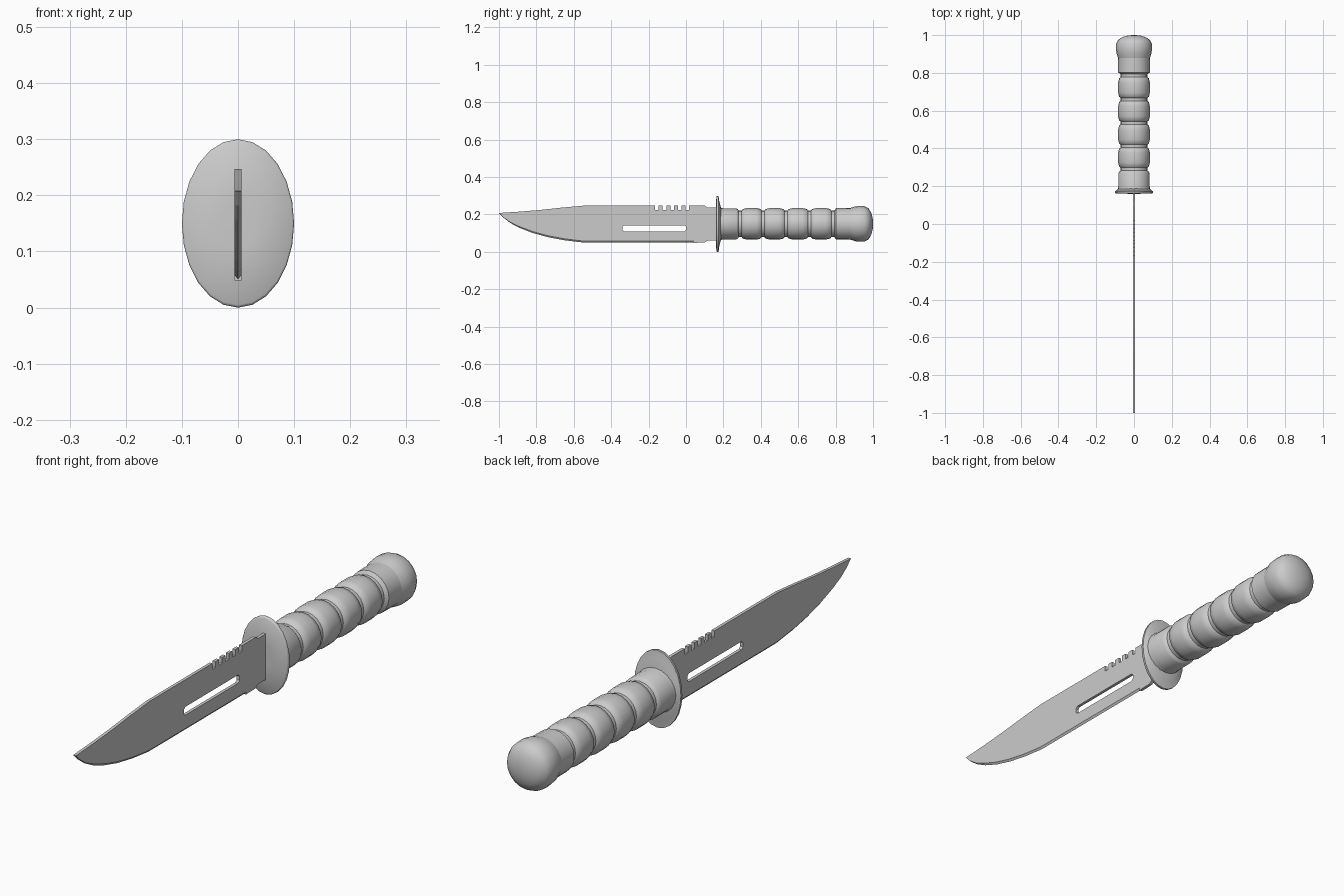
import bpy, bmesh, math
from mathutils import Matrix

if "Cube" in bpy.data.objects:
    bpy.data.objects.remove(bpy.data.objects["Cube"])

AXIS_Z = 0.15      # height of the handle axis
HALF_T = 0.006     # half blade thickness


def add_mesh(name, bm, angle=None):
    bmesh.ops.recalc_face_normals(bm, faces=bm.faces)
    me = bpy.data.meshes.new(name)
    bm.to_mesh(me)
    bm.free()
    ob = bpy.data.objects.new(name, me)
    bpy.context.collection.objects.link(ob)
    if angle:
        bpy.ops.object.select_all(action='DESELECT')
        ob.select_set(True)
        bpy.context.view_layer.objects.active = ob
        bpy.ops.object.shade_smooth_by_angle(angle=math.radians(angle))
    return ob


def loft(name, profile, sides, angle):
    """Elliptical rings along y; profile rows are (y, x radius, z radius)."""
    bm = bmesh.new()
    rings = []
    for y, rx, rz in profile:
        rings.append([bm.verts.new((rx * math.sin(2 * math.pi * i / sides), y,
                                    AXIS_Z + rz * math.cos(2 * math.pi * i / sides)))
                      for i in range(sides)])
    for a, b in zip(rings, rings[1:]):
        for i in range(sides):
            j = (i + 1) % sides
            bm.faces.new((a[i], a[j], b[j], b[i]))
    bm.faces.new(rings[0])
    bm.faces.new(rings[-1])
    return add_mesh(name, bm, angle)


# Handle: grooved grip with a rounded pommel
grip = [(0.175, 0.088), (0.20, 0.083), (0.27, 0.083)]
for g in (0.29, 0.412, 0.535, 0.66, 0.785):
    grip += [(g - 0.014, 0.079), (g - 0.008, 0.071), (g + 0.008, 0.071), (g + 0.014, 0.079)]
    if g < 0.7:
        grip += [(g + 0.035, 0.084), (g + 0.088, 0.084)]
grip += [(0.803, 0.084), (0.88, 0.085)]
pommel = [(0.88, 0.085), (0.905, 0.093), (0.925, 0.095), (0.955, 0.094), (0.975, 0.084),
          (0.99, 0.06), (0.998, 0.032), (1.0, 0.008)]
loft("grip", [(y, r, r) for y, r in grip], 20, 50)
loft("pommel", [(y, r, r) for y, r in pommel], 20, 50)

# Guard: oval plate tapering back to the grip
loft("guard", [(0.16, 0.03, 0.045), (0.162, 0.097, 0.145), (0.165, 0.1, 0.15),
               (0.174, 0.1, 0.15), (0.178, 0.093, 0.12), (0.187, 0.083, 0.084)], 24, 60)

# Blade outline in (y, z): belly, heel, then back along the notched spine
belly = [(-1.0, 0.208), (-0.975, 0.182), (-0.94, 0.155), (-0.89, 0.128), (-0.82, 0.101),
         (-0.74, 0.079), (-0.65, 0.062), (-0.55, 0.050), (0.04, 0.050)]
LIFT = 0.008       # height of the sharpened strip
outline = [(y, z + LIFT * min(1, (y + 1) * 8)) for y, z in belly]
outline += [(0.04, 0.048), (0.10, 0.050), (0.115, 0.060), (0.165, 0.060),
            (0.165, 0.237), (0.115, 0.237), (0.10, 0.247)]
for k in range(5):
    y = 0.016 - 0.0405 * k
    outline += [(y, 0.247), (y, 0.224), (y - 0.019, 0.224), (y - 0.019, 0.247)]
outline += [(-0.55, 0.247), (-0.67, 0.236), (-0.78, 0.224), (-0.89, 0.215)]

# Slot through the blade with eased corners
y0, y1, z0, z1, c = -0.34, 0.0, 0.110, 0.142, 0.008
slot = [(y0 + c, z0), (y1 - c, z0), (y1, z0 + c), (y1, z1 - c),
        (y1 - c, z1), (y0 + c, z1), (y0, z1 - c), (y0, z0 + c)]

curve = bpy.data.curves.new("blade_curve", 'CURVE')
curve.dimensions = '2D'
curve.fill_mode = 'BOTH'
curve.extrude = HALF_T
for pts in (outline, slot):
    sp = curve.splines.new('POLY')
    sp.points.add(len(pts) - 1)
    for p, (y, z) in zip(sp.points, pts):
        p.co = (y, z, 0, 1)
    sp.use_cyclic_u = True
tmp = bpy.data.objects.new("blade_curve", curve)
bpy.context.collection.objects.link(tmp)
bpy.context.view_layer.update()
me = bpy.data.meshes.new_from_object(tmp.evaluated_get(bpy.context.evaluated_depsgraph_get()))
bpy.data.objects.remove(tmp)
me.transform(Matrix(((0, 0, 1, 0), (1, 0, 0, 0), (0, 1, 0, 0), (0, 0, 0, 1))))
bm = bmesh.new()
bm.from_mesh(me)
bpy.data.meshes.remove(me)
bmesh.ops.remove_doubles(bm, verts=bm.verts, dist=1e-5)
for f in bm.faces:
    f.smooth = False
add_mesh("blade", bm)

# Sharpened wedge along the belly
bm = bmesh.new()
rows = []
for (y, z), (_, zt) in zip(belly, outline):
    rows.append([bm.verts.new((-HALF_T, y, zt)), bm.verts.new((0, y, z)),
                 bm.verts.new((HALF_T, y, zt))])
for a, b in zip(rows, rows[1:]):
    for i in (0, 1):
        bm.faces.new((a[i], a[i + 1], b[i + 1], b[i]))
bm.faces.new(rows[-1])
add_mesh("cutting_edge", bm)
